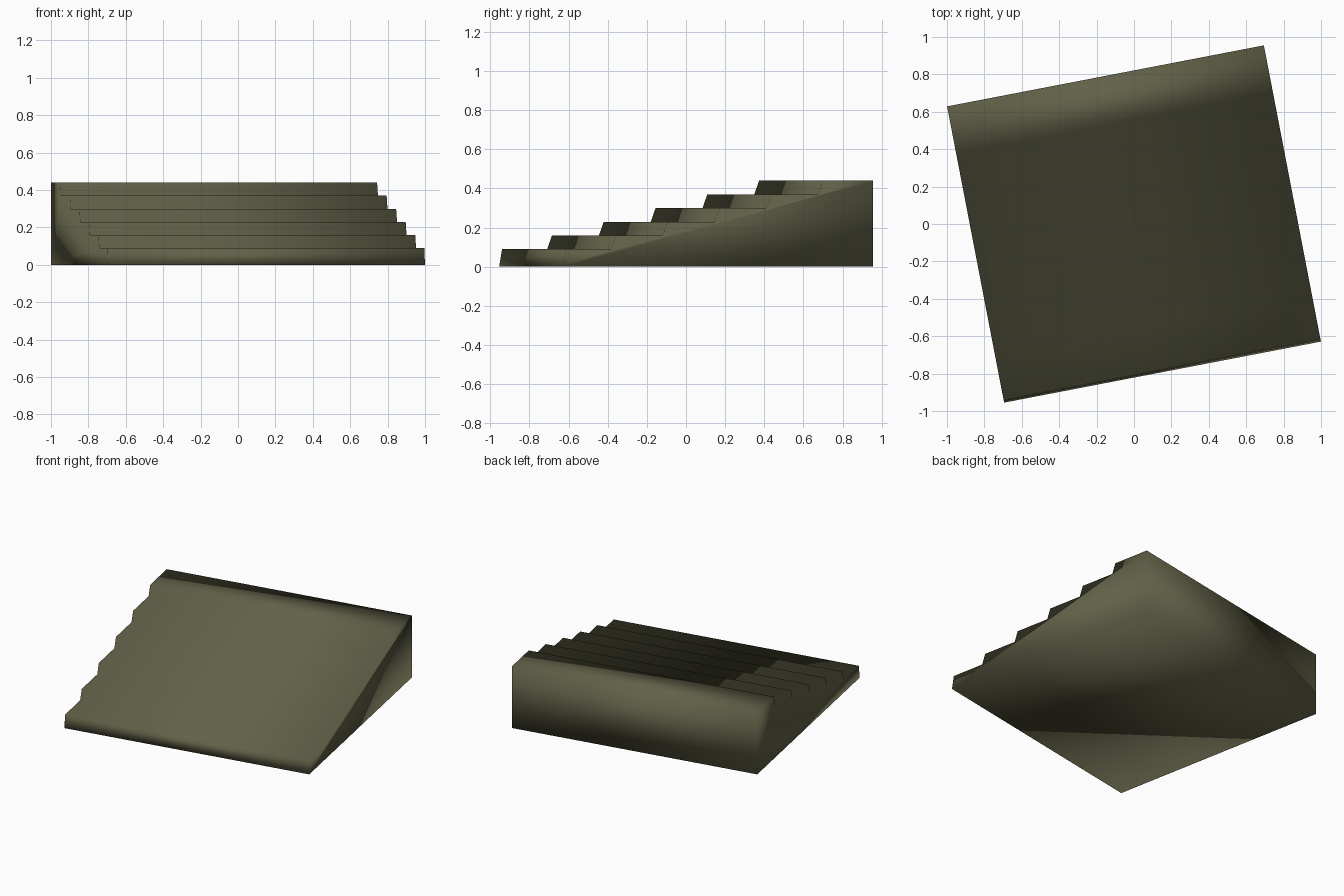
import bpy, bmesh, math

if "Cube" in bpy.data.objects:
    bpy.data.objects.remove(bpy.data.objects["Cube"])

WIDTH, DEPTH = 1.725, 1.613
STEPS, FIRST_RISE, RISE = 6, 0.09, 0.07
TURN = math.radians(10.9)

# Colour
stone = bpy.data.materials.new("dark olive stone")
stone.diffuse_color = (0.122, 0.119, 0.065, 1)
stone.use_nodes = True
stone.node_tree.nodes["Principled BSDF"].inputs["Base Color"].default_value = stone.diffuse_color

# Side profile (depth, height): each riser leans slightly backwards
profile = [(0, 0), (0.015, FIRST_RISE)]
z = FIRST_RISE
for i in range(1, STEPS):
    y = 0.25 + (i - 1) * 0.2695
    profile.append((y, z))
    z += RISE
    profile.append((y + 0.025, z))
profile += [(DEPTH, z), (DEPTH, 0)]

# Solid block of stairs: profile swept across the width
bm = bmesh.new()
left = [bm.verts.new((-WIDTH / 2, y - DEPTH / 2, h)) for y, h in profile]
right = [bm.verts.new((WIDTH / 2, y - DEPTH / 2, h)) for y, h in profile]
n = len(profile)
bm.faces.new(left)
bm.faces.new(right[::-1])
for i in range(n):
    j = (i + 1) % n
    bm.faces.new((left[i], right[i], right[j], left[j]))
bmesh.ops.recalc_face_normals(bm, faces=bm.faces)
for f in bm.faces:
    f.smooth = True          # soft shading over the whole block

mesh = bpy.data.meshes.new("stairs")
bm.to_mesh(mesh)
bm.free()
mesh.materials.append(stone)
stairs = bpy.data.objects.new("stairs", mesh)
stairs.rotation_euler.z = TURN
bpy.context.collection.objects.link(stairs)
